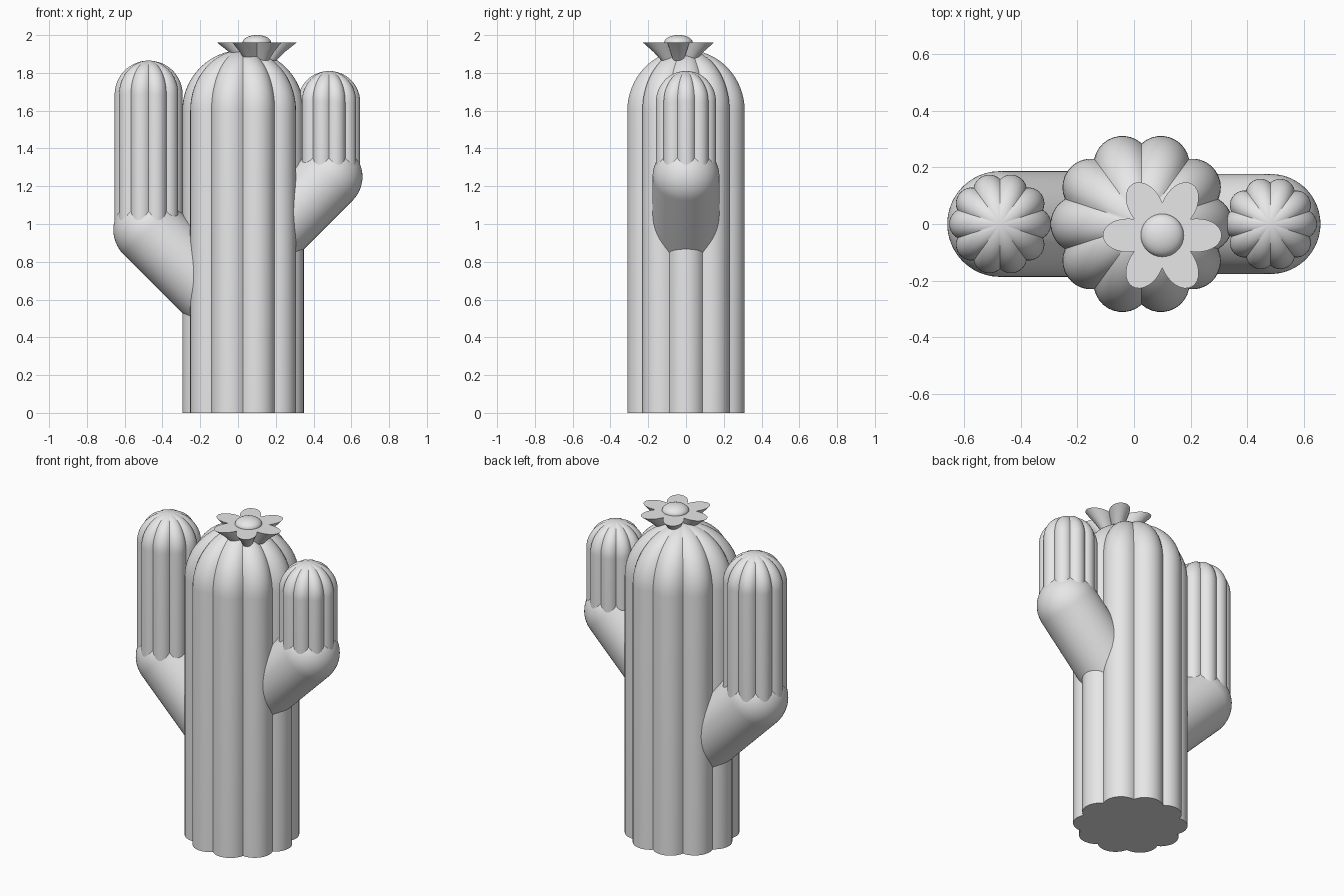
import bpy
import bmesh
from math import sin, cos, pi, radians, sqrt, atan2

old = bpy.data.objects.get("Cube")
if old:
    bpy.data.objects.remove(old, do_unlink=True)

GREY = 0.8
grey = bpy.data.materials.new("plain_grey")
grey.use_nodes = True
grey.diffuse_color = (GREY, GREY, GREY, 1)
grey.node_tree.nodes["Principled BSDF"].inputs["Base Color"].default_value = (GREY, GREY, GREY, 1)


def finish(name, bm, location, tilt=0.0):
    """Turn a bmesh into a shaded, coloured object."""
    bmesh.ops.recalc_face_normals(bm, faces=bm.faces)
    mesh = bpy.data.meshes.new(name)
    bm.to_mesh(mesh)
    bm.free()
    mesh.materials.append(grey)
    obj = bpy.data.objects.new(name, mesh)
    bpy.context.collection.objects.link(obj)
    obj.location = location
    obj.rotation_euler.y = tilt
    bpy.ops.object.select_all(action='DESELECT')
    obj.select_set(True)
    bpy.context.view_layer.objects.active = obj
    bpy.ops.object.shade_smooth_by_angle(angle=radians(32))
    return obj


def loft(name, outline, rings, location, tilt=0.0):
    """Stack scaled copies of an outline; rings are (scale, z)."""
    bm = bmesh.new()
    loops = [[bm.verts.new((x * s, y * s, z)) for x, y in outline] for s, z in rings]
    n = len(outline)
    for low, high in zip(loops, loops[1:]):
        for i in range(n):
            j = (i + 1) % n
            bm.faces.new((low[i], low[j], high[j], high[i]))
    bm.faces.new(loops[0][::-1])
    tip = bm.verts.new((0, 0, rings[-1][1]))
    for i in range(n):
        bm.faces.new((loops[-1][i], loops[-1][(i + 1) % n], tip))
    return finish(name, bm, location, tilt)


def circle(count=48):
    return [(cos(2 * pi * i / count), sin(2 * pi * i / count)) for i in range(count)]


def fluted(lobes=10, valley=0.885, steps=10):
    """Unit outline of round ribs that meet in sharp valleys."""
    half = pi / lobes
    chord, rise = valley * sin(half), 1 - valley * cos(half)
    rib = (chord ** 2 + rise ** 2) / (2 * rise)
    sweep = atan2(chord, rib - rise)
    points = []
    for k in range(lobes):
        turn = 2 * half * k
        for i in range(steps):
            a = sweep * (2 * i / steps - 1)
            x, y = 1 - rib + rib * cos(a), rib * sin(a)
            points.append((x * cos(turn) - y * sin(turn), x * sin(turn) + y * cos(turn)))
    return points


def domed(radius, bottom, spring, steps=16):
    """Straight wall from bottom to spring, then a half-round top."""
    rings = [(radius, bottom)]
    for i in range(steps):
        a = pi / 2 * i / steps
        rings.append((radius * cos(a), spring + radius * sin(a)))
    rings.append((radius * 0.02, spring + radius))
    return rings


# Ribbed trunk
TRUNK_X = 0.027
loft("trunk", fluted(), domed(0.322, 0, 1.6), (TRUNK_X, 0, 0))

# Arms: a slanted smooth tube with a round elbow, then a ribbed upright
arms = [
    ("right", -1, -0.473, 0.97, 0.187, 0.180, 1.685, 0.60),
    ("left", 1, 0.482, 1.25, 0.177, 0.165, 1.645, 0.54),
]
for side, sign, x, elbow_z, tube, radius, spring, length in arms:
    loft(side + "_arm_elbow", circle(), domed(tube, -length, 0),
         (x, 0, elbow_z), sign * pi / 4)
    loft(side + "_arm_upright", fluted(), domed(radius, elbow_z, spring), (x, 0, 0))

# Flower: a flat-topped flared cup with six petals
FLOWER = (0.10, -0.04, 0)
petals = []
for i in range(96):
    a = 2 * pi * i / 96
    r = 0.115 + 0.095 * abs(cos(3 * a))
    petals.append((r * cos(a), r * sin(a)))
loft("flower_petals", petals, [(0.48, 1.865), (0.7, 1.91), (1.0, 1.96)], FLOWER)

# Flower centre: a flattened ball
bm = bmesh.new()
bmesh.ops.create_uvsphere(bm, u_segments=32, v_segments=16, radius=0.076)
bmesh.ops.scale(bm, vec=(1, 1, 0.53), verts=bm.verts)
finish("flower_centre", bm, (FLOWER[0], FLOWER[1], 1.96))
